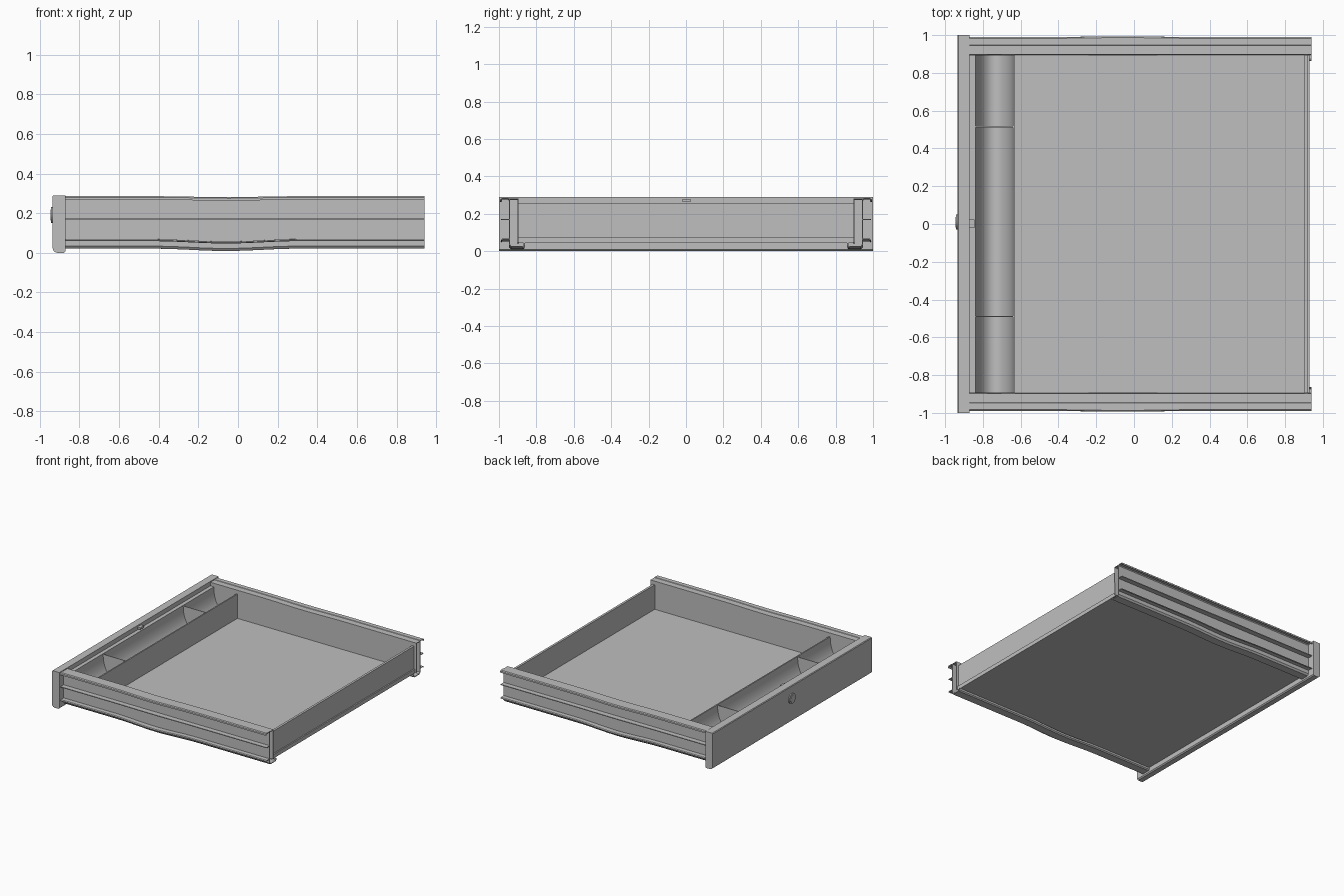
import bpy, bmesh, math
from mathutils import Matrix

cube = bpy.data.objects.get("Cube")
if cube:
    bpy.data.objects.remove(cube, do_unlink=True)

grey = bpy.data.materials.new("plain grey")
grey.use_nodes = True
colour = (0.52, 0.52, 0.52, 1)
grey.diffuse_color = colour
grey.node_tree.nodes["Principled BSDF"].inputs["Base Color"].default_value = colour


def finish(name, bm, recalc=True):
    if recalc:
        bmesh.ops.recalc_face_normals(bm, faces=bm.faces)
    mesh = bpy.data.meshes.new(name)
    bm.to_mesh(mesh)
    bm.free()
    mesh.materials.append(grey)
    obj = bpy.data.objects.new(name, mesh)
    bpy.context.collection.objects.link(obj)
    return obj


def smooth(obj):
    bpy.ops.object.select_all(action='DESELECT')
    obj.select_set(True)
    bpy.context.view_layer.objects.active = obj
    bpy.ops.object.shade_smooth_by_angle(angle=math.radians(35))


def box(name, x0, x1, y0, y1, z0, z1):
    bm = bmesh.new()
    bmesh.ops.create_cube(bm, size=1)
    for v in bm.verts:
        v.co = ((x0 + x1) / 2 + v.co.x * (x1 - x0),
                (y0 + y1) / 2 + v.co.y * (y1 - y0),
                (z0 + z1) / 2 + v.co.z * (z1 - z0))
    return finish(name, bm)


def prism(name, outline, y0, y1):
    """Extrude an x-z outline along y."""
    bm = bmesh.new()
    face = bm.faces.new([bm.verts.new((x, y0, z)) for x, z in outline])
    out = bmesh.ops.extrude_face_region(bm, geom=[face])
    for v in out["geom"]:
        if isinstance(v, bmesh.types.BMVert):
            v.co.y = y1
    return finish(name, bm)


def sagged(x, y, z, side):
    """Slight bow in the middle of the rails."""
    t = max(0, 1 - abs(x + 0.06) / 0.36)
    bow = t * t * (3 - 2 * t)
    drop = 0.012 if z < 0.1 else 0.005 if z > 0.25 else 0
    push = 0.004 if y > 0.95 else 0
    return (x, side * (y + bow * push), z - bow * drop)


def rail(name, paths, side, thickness):
    """Sweep y-z sheet sections along the depth of the drawer."""
    bm = bmesh.new()
    steps = 24
    for path in paths:
        rows = []
        for i in range(steps + 1):
            x = -0.87 + 1.81 * i / steps
            rows.append([bm.verts.new(sagged(x, y, z, side)) for y, z in path])
        for a, b in zip(rows, rows[1:]):
            for j in range(len(path) - 1):
                bm.faces.new((a[j], a[j + 1], b[j + 1], b[j]))
    obj = finish(name, bm)
    mod = obj.modifiers.new("sheet thickness", 'SOLIDIFY')
    mod.thickness = thickness
    mod.offset = 0
    return obj


# Front panel with a rounded lower edge
arc = [(-0.91 - 0.025 * math.sin(a), 0.025 - 0.025 * math.cos(a))
       for a in [math.pi / 2 * i / 6 for i in range(7)]]
panel = [(-0.87, 0.29), (-0.87, 0.008), (-0.878, 0)] + arc + [(-0.935, 0.285), (-0.93, 0.29)]
smooth(prism("front_panel", panel, -1, 1))

# Side rails: channel with inward foot, plus outer running fins
channel = [(0.899, 0.05), (0.899, 0.281), (0.943, 0.281), (0.943, 0.035),
           (0.934, 0.024), (0.872, 0.024), (0.865, 0.03), (0.865, 0.043)]
top_fin = [(0.943, 0.276), (0.95, 0.283), (0.982, 0.283), (0.987, 0.279), (0.987, 0.268)]
middle_fin = [(0.943, 0.17), (0.985, 0.17)]
low_fin = [(0.943, 0.066), (0.98, 0.066), (0.985, 0.061)]
for side, label in ((1, "left"), (-1, "right")):
    rail(label + "_side_rail", [channel], side, 0.006)
    rail(label + "_rail_fins", [top_fin, middle_fin, low_fin], side, 0.006)

# Tray floor and back wall
box("floor", -0.87, 0.93, -0.896, 0.896, 0.045, 0.06)
box("back_wall", 0.902, 0.92, -0.896, 0.896, 0.06, 0.255)
box("back_lip", 0.92, 0.93, -0.896, 0.896, 0.06, 0.076)

# Pen trough: rounded channel between two straight walls
curve = [(-0.74 - 0.1 * math.cos(math.pi * i / 20), 0.25 - 0.175 * math.sin(math.pi * i / 20))
         for i in range(21)]
trough = [(-0.87, 0.062), (-0.87, 0.255), (-0.84, 0.255)] + curve + [
    (-0.64, 0.255), (-0.63, 0.255), (-0.63, 0.062)]
smooth(prism("pen_trough", trough, -0.896, 0.896))
for i, y in enumerate((-0.49, 0.515)):
    prism("trough_divider_%d" % (i + 1), curve, y - 0.003, y + 0.003)

# Lock: round escutcheon outside, catch inside
bm = bmesh.new()
for radius, depth, x in ((0.04, 0.01, -0.938), (0.028, 0.006, -0.943)):
    place = Matrix.Translation((x, 0.01, 0.19)) @ Matrix.Rotation(math.pi / 2, 4, 'Y')
    bmesh.ops.create_cone(bm, cap_ends=True, segments=32, radius1=radius,
                          radius2=radius, depth=depth, matrix=place)
smooth(finish("lock_barrel", bm))
box("lock_catch", -0.872, -0.845, -0.02, 0.025, 0.262, 0.278)
